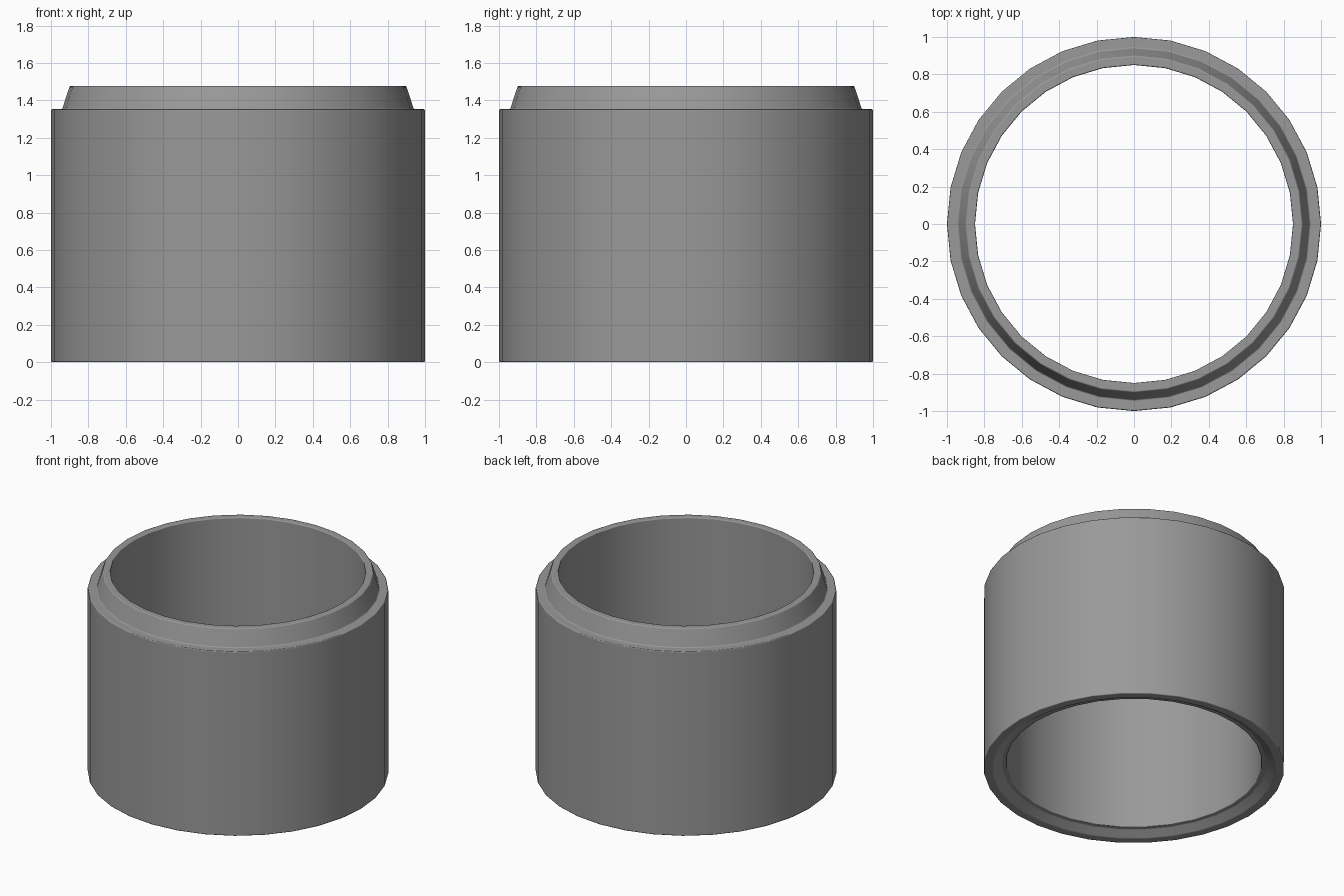
import bpy, bmesh, math

if "Cube" in bpy.data.objects:
    bpy.data.objects.remove(bpy.data.objects["Cube"])

SIDES = 32
# Closed wall section (radius, height): outer wall, ledge, tapered collar, bore, shallow socket
section = [(1, 0), (1, 1.353), (0.94, 1.353), (0.90, 1.477),
           (0.85, 1.477), (0.85, 0.04), (0.88, 0.04), (0.94, 0)]

# Spin the section into a 32-sided ring
bm = bmesh.new()
rings = []
for i in range(SIDES):
    a = 2 * math.pi * i / SIDES
    rings.append([bm.verts.new((r * math.cos(a), r * math.sin(a), z)) for r, z in section])
n = len(section)
for i in range(SIDES):
    p, q = rings[i], rings[(i + 1) % SIDES]
    for j in range(n):
        k = (j + 1) % n
        bm.faces.new((p[j], q[j], q[k], p[k]))
bmesh.ops.recalc_face_normals(bm, faces=bm.faces)
for f in bm.faces:
    f.smooth = True
mesh = bpy.data.meshes.new("pipe_ring")
bm.to_mesh(mesh)
bm.free()
ring = bpy.data.objects.new("pipe_ring", mesh)
bpy.context.collection.objects.link(ring)

# Slightly softened rims, smooth round walls
bevel = ring.modifiers.new("soft_rims", "BEVEL")
bevel.width = 0.007
bevel.segments = 2
bevel.limit_method = "ANGLE"
bevel.angle_limit = math.radians(25)
bevel.harden_normals = True

# Dark grey concrete
mat = bpy.data.materials.new("dark_grey")
mat.diffuse_color = (0.32, 0.32, 0.32, 1)
mat.use_nodes = True
mat.node_tree.nodes["Principled BSDF"].inputs["Base Color"].default_value = mat.diffuse_color
mesh.materials.append(mat)
